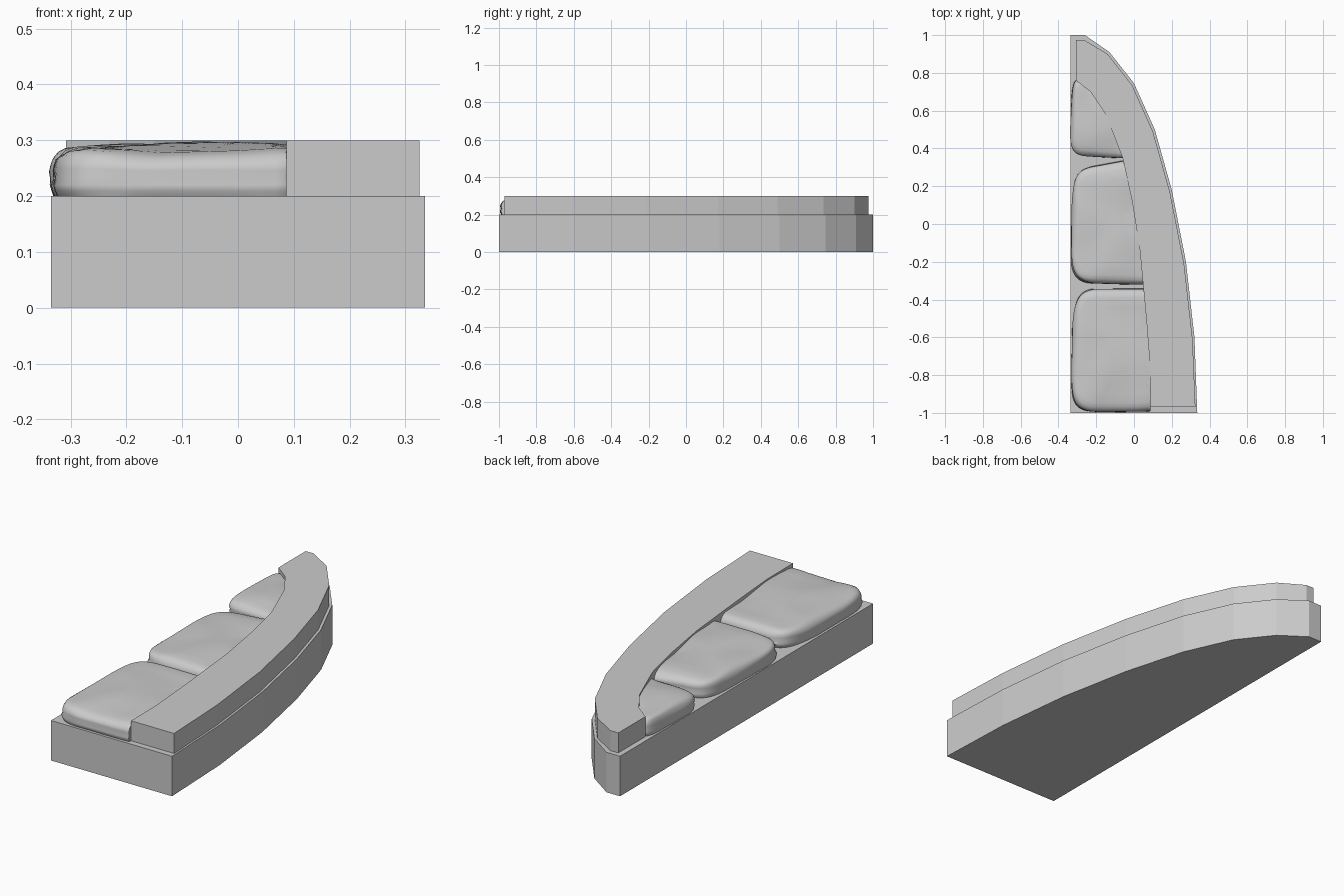
import bpy
import bmesh
from math import cos, sin, pi, copysign
from mathutils import Vector, noise

cube = bpy.data.objects.get("Cube")
if cube:
    bpy.data.objects.remove(cube, do_unlink=True)

grey = bpy.data.materials.new("stone grey")
grey.use_nodes = True
COLOUR = (0.6, 0.6, 0.6, 1)
grey.diffuse_color = COLOUR
grey.node_tree.nodes["Principled BSDF"].inputs["Base Color"].default_value = COLOUR


def finish(name, bm):
    bmesh.ops.recalc_face_normals(bm, faces=bm.faces)
    mesh = bpy.data.meshes.new(name)
    bm.to_mesh(mesh)
    bm.free()
    mesh.materials.append(grey)
    obj = bpy.data.objects.new(name, mesh)
    bpy.context.collection.objects.link(obj)
    return obj


def slab(name, outline, bottom, top):
    bm = bmesh.new()
    face = bm.faces.new([bm.verts.new((x, y, bottom)) for x, y in outline])
    up = bmesh.ops.extrude_face_region(bm, geom=[face], use_keep_orig=True)["geom"]
    for v in up:
        if isinstance(v, bmesh.types.BMVert):
            v.co.z = top
    return finish(name, bm)


# Curved plinth
arc = [(0.32, -0.6), (0.275, -0.2), (0.2, 0.18), (0.11, 0.5), (0, 0.745), (-0.13, 0.91)]
slab("base", [(-0.335, -1), (0.335, -1)] + arc + [(-0.26, 1), (-0.335, 1)], 0, 0.2)

# Raised rim, slightly inset from the plinth edge
outer = [(0.325, -0.97)] + [(x - 0.01, y - 0.01) for x, y in arc] + [(-0.265, 0.975), (-0.308, 0.975)]
inner = [(-0.308, 0.76), (-0.23, 0.7), (-0.15, 0.58), (-0.06, 0.35), (-0.01, 0.12),
         (0.03, -0.13), (0.065, -0.5), (0.086, -0.77), (0.087, -0.97)]
slab("rim", outer + inner, 0.2, 0.3)

# Rounded boulders: height and scale of each ring, bottom to top
RINGS = [(0.2, 0.975), (0.21, 0.99), (0.222, 1), (0.235, 0.985), (0.25, 0.995), (0.263, 0.985),
         (0.275, 0.965), (0.285, 0.92), (0.291, 0.85), (0.294, 0.7), (0.296, 0.5), (0.297, 0.25)]
STEPS = 96


def boulder(name, corners):
    a, b, c, d = [Vector((x, y, 0)) for x, y in corners]

    def place(u, v, z):
        u = min(1, (u + 1) * 1.25 - 1)
        p = a.lerp(b, (u + 1) / 2).lerp(d.lerp(c, (u + 1) / 2), (v + 1) / 2)
        p.z = z
        bump = noise.noise(Vector((p.x * 5, p.y * 5, z * 20)))
        lift = (z - 0.2) / 0.1
        p.z += (bump - 0.45) * 0.014 * lift
        p.x -= 0.008 * bump * min(0, u)
        p.y -= 0.008 * abs(bump) * v
        return p

    bm = bmesh.new()
    loops = []
    for z, s in RINGS:
        loop = []
        for i in range(STEPS):
            t = 2 * pi * (i + 0.5) / STEPS
            u, v = [copysign(abs(f) ** 0.35, f) * s for f in (cos(t), sin(t))]
            loop.append(bm.verts.new(place(u, v, z)))
        loops.append(loop)
    for low, high in zip(loops, loops[1:]):
        for i in range(STEPS):
            j = (i + 1) % STEPS
            bm.faces.new((low[i], low[j], high[j], high[i]))
    bm.faces.new(loops[0])
    bm.faces.new(loops[-1])
    bmesh.ops.remove_doubles(bm, verts=bm.verts, dist=0.0002)
    obj = finish(name, bm)
    bpy.ops.object.select_all(action="DESELECT")
    bpy.context.view_layer.objects.active = obj
    obj.select_set(True)
    bpy.ops.object.shade_smooth_by_angle(angle=pi / 4)


boulder("front_boulder", [(-0.335, -0.998), (0.087, -0.995), (0.087, -0.34), (-0.32, -0.34)])
boulder("middle_boulder", [(-0.335, -0.315), (0.07, -0.325), (-0.01, 0.345), (-0.325, 0.29)])
boulder("back_boulder", [(-0.34, 0.36), (-0.04, 0.345), (-0.12, 0.69), (-0.325, 0.79)])
